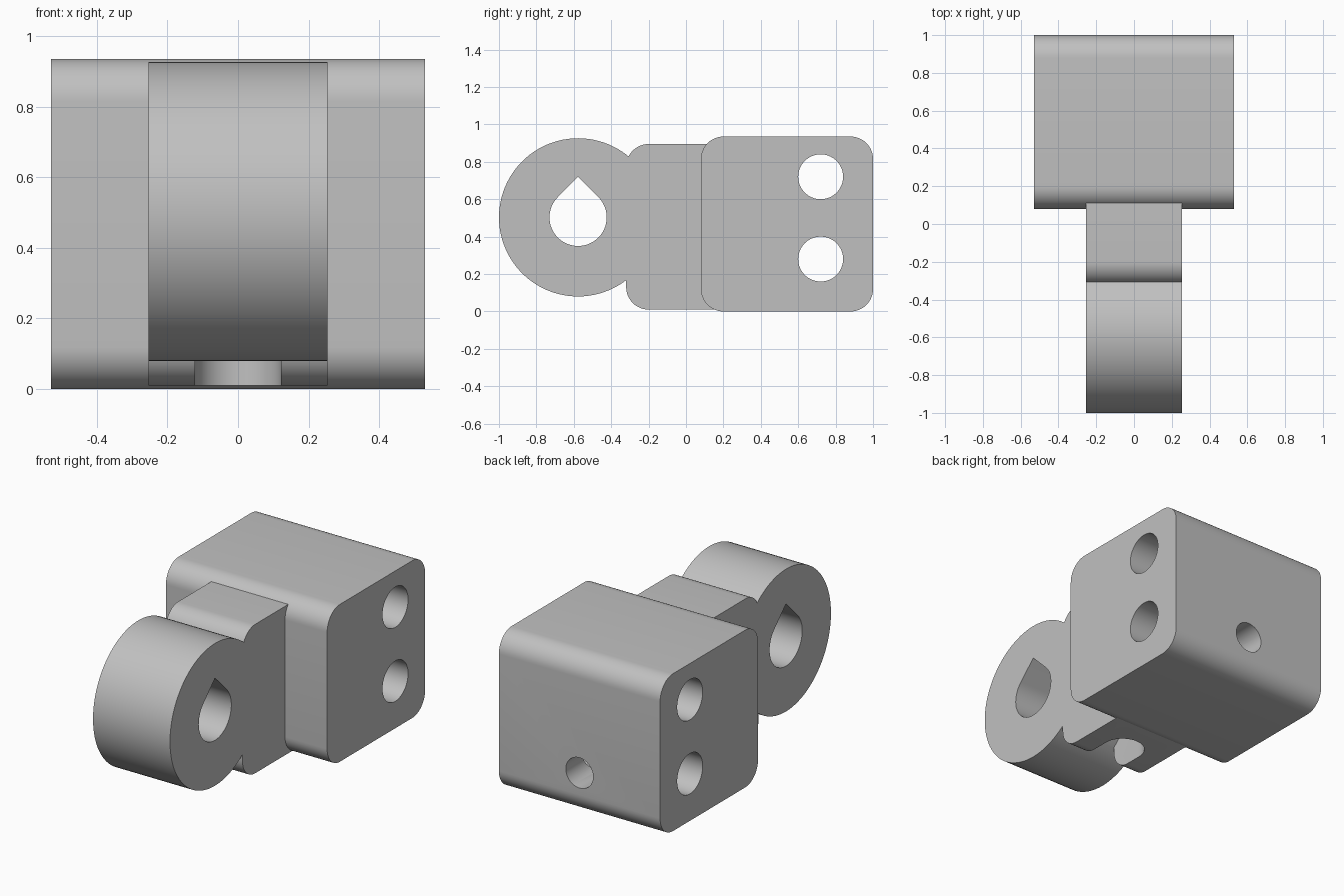
import bpy, bmesh
from math import pi, sin, cos
from mathutils import Vector

cube = bpy.data.objects.get("Cube")
if cube:
    bpy.data.objects.remove(cube, do_unlink=True)

grey = bpy.data.materials.new("light_grey")
grey.use_nodes = True
colour = (0.53, 0.53, 0.53, 1)
grey.diffuse_color = colour
grey.node_tree.nodes["Principled BSDF"].inputs["Base Color"].default_value = colour


def arc(cu, cv, r, start, end, n):
    """Points along an arc, angles in degrees."""
    angles = [(start + (end - start) * i / n) * pi / 180 for i in range(n + 1)]
    return [(cu + r * cos(a), cv + r * sin(a)) for a in angles]


def circle(cu, cv, r):
    return arc(cu, cv, r, 0, 360, 64)[:-1]


def rounded_rect(u0, u1, v0, v1, r):
    return (arc(u1 - r, v1 - r, r, 0, 90, 12) + arc(u0 + r, v1 - r, r, 90, 180, 12)
            + arc(u0 + r, v0 + r, r, 180, 270, 12) + arc(u1 - r, v0 + r, r, 270, 360, 12))


def prism(name, profile, axis, start, end):
    """Extrude a flat profile along one axis."""
    place = {"x": lambda u, v: (start, u, v),
             "y": lambda u, v: (u, start, v),
             "z": lambda u, v: (u, v, start)}[axis]
    bm = bmesh.new()
    face = bm.faces.new([bm.verts.new(place(u, v)) for u, v in profile])
    out = bmesh.ops.extrude_face_region(bm, geom=[face], use_keep_orig=True)
    shift = Vector([(end - start) * (axis == a) for a in "xyz"])
    bmesh.ops.translate(bm, vec=shift,
                        verts=[g for g in out["geom"] if isinstance(g, bmesh.types.BMVert)])
    bmesh.ops.recalc_face_normals(bm, faces=bm.faces)
    mesh = bpy.data.meshes.new(name)
    bm.to_mesh(mesh)
    bm.free()
    mesh.materials.append(grey)
    obj = bpy.data.objects.new(name, mesh)
    bpy.context.collection.objects.link(obj)
    return obj


def activate(obj):
    bpy.ops.object.select_all(action="DESELECT")
    obj.select_set(True)
    bpy.context.view_layer.objects.active = obj


def combine(obj, other, operation):
    """Apply a boolean and remove the second solid."""
    mod = obj.modifiers.new("boolean", "BOOLEAN")
    mod.operation, mod.solver, mod.object = operation, "EXACT", other
    activate(obj)
    bpy.ops.object.modifier_apply(modifier=mod.name)
    bpy.data.objects.remove(other, do_unlink=True)


# Mounting block with two cross holes and a screw hole in the back
block = prism("mounting_block", rounded_rect(0.08, 1, 0, 0.935, 0.12), "x", -0.53, 0.53)
for z in (0.28, 0.72):
    combine(block, prism("cross_hole", circle(0.72, z, 0.12), "x", -1, 1), "DIFFERENCE")
combine(block, prism("back_hole", circle(0, 0.25, 0.09), "y", 0.72, 1.2), "DIFFERENCE")

# Neck with a round-ended slot underneath
half = 0.253
arm = prism("hinge_arm", rounded_rect(-0.32, 0.35, 0.01, 0.895, 0.12), "x", -half, half)
slot = arc(0, -0.1, 0.122, 0, 180, 24) + [(-0.122, -0.5), (0.122, -0.5)]
combine(arm, prism("slot", slot, "z", -0.1, 0.3), "DIFFERENCE")

# Eye of the hinge with its teardrop hole
eye_y, eye_z, hole_r = -0.577, 0.503, 0.153
eye = prism("eye", arc(eye_y, eye_z, 0.423, 0, 360, 96)[:-1], "x", -half, half)
combine(arm, eye, "UNION")
teardrop = arc(eye_y, eye_z, hole_r, 135, 405, 48) + [(eye_y, eye_z + hole_r * 2 ** 0.5)]
combine(arm, prism("teardrop_hole", teardrop, "x", -1, 1), "DIFFERENCE")

for obj in (block, arm):
    activate(obj)
    bpy.ops.object.shade_smooth_by_angle(angle=pi / 6)
